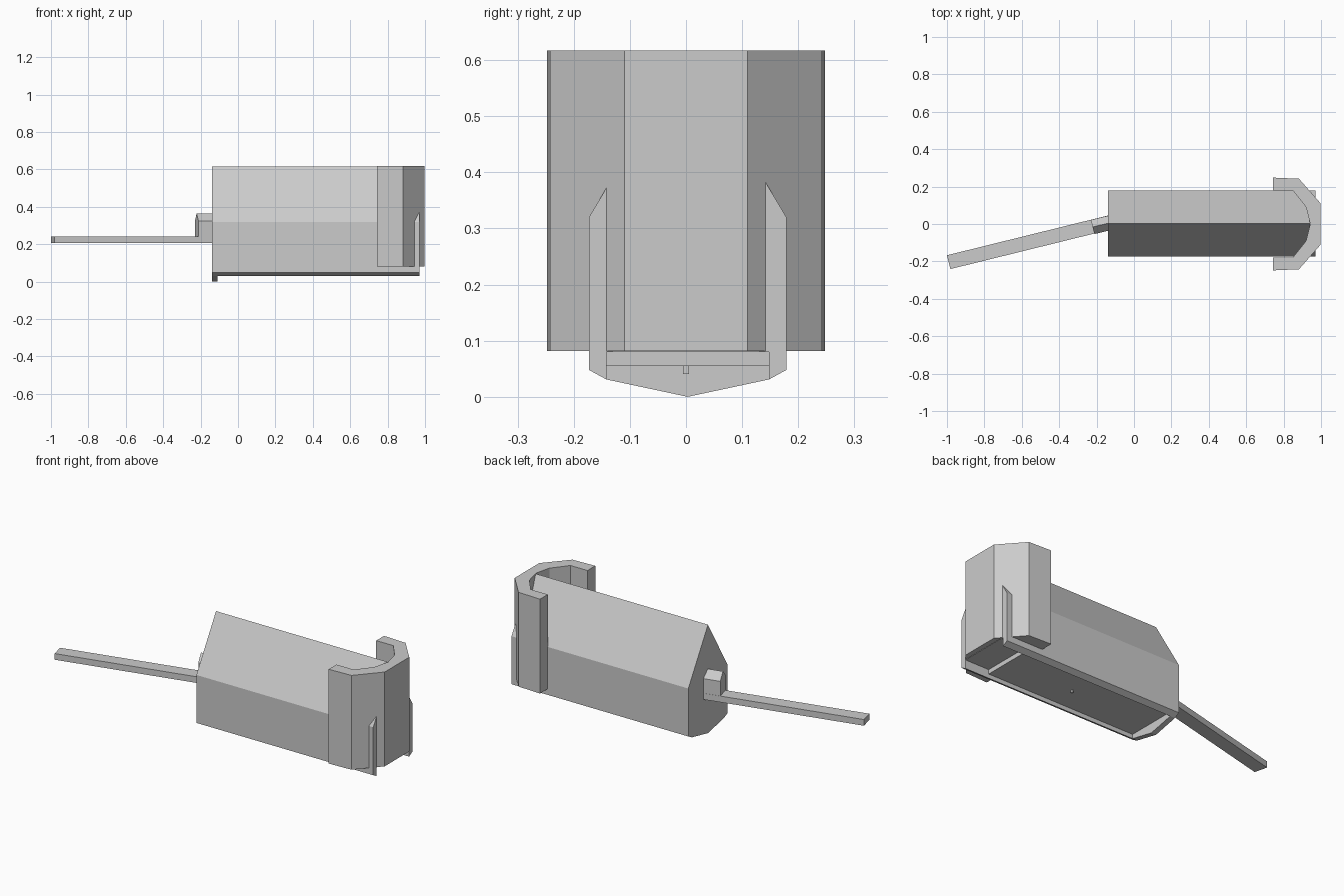
import bpy, bmesh, math
from mathutils import Matrix

if "Cube" in bpy.data.objects:
    bpy.data.objects.remove(bpy.data.objects["Cube"])


def prism(name, profile, length, matrix):
    """Extrude a closed 2D profile along local z and place it with a matrix."""
    bm = bmesh.new()
    face = bm.faces.new([bm.verts.new((a, b, 0)) for a, b in profile])
    ext = bmesh.ops.extrude_face_region(bm, geom=[face])
    for v in ext["geom"]:
        if isinstance(v, bmesh.types.BMVert):
            v.co.z += length
    bm.transform(matrix)
    bmesh.ops.recalc_face_normals(bm, faces=bm.faces)
    mesh = bpy.data.meshes.new(name)
    bm.to_mesh(mesh)
    bm.free()
    obj = bpy.data.objects.new(name, mesh)
    bpy.context.collection.objects.link(obj)
    return obj


def along_x(x, y=0.0, z=0.0, angle=0.0):
    """Profile (a, b) becomes (y, z); extrusion runs along x, turned about z."""
    axes = Matrix(((0, 0, 1, 0), (1, 0, 0, 0), (0, 1, 0, 0), (0, 0, 0, 1)))
    return Matrix.Translation((x, y, z)) @ Matrix.Rotation(angle, 4, 'Z') @ axes


def mirrored(half):
    """Complete a half profile by mirroring its second coordinate."""
    return half + [(a, -b) for a, b in reversed(half)]


CY = 0.003

# Gabled body
prism("body", [(-.176, .08), (.176, .08), (.176, .32), (0, .615), (-.176, .32)],
      1.11, along_x(-.14, CY))

# Side rails below the body
for side, s in (("left", -1), ("right", 1)):
    rail = [(s * .176, .08), (s * .176, .048), (s * .145, .031), (s * .145, .08)]
    prism("rail_" + side, rail, 1.11, along_x(-.14, CY))

# Pointed end plate
prism("end_plate", [(-.176, .08), (-.176, .048), (-.145, .031), (0, 0),
                    (.145, .031), (.176, .048), (.176, .08)],
      .03, along_x(-.14, CY))

# Floor panel and its small peg
prism("floor_panel", [(-.145, .055), (.145, .055), (.145, .085), (-.145, .085)],
      .94, along_x(-.12, CY))
prism("floor_peg", [(-.005, -.005), (.005, -.005), (.005, .005), (-.005, .005)],
      .02, Matrix.Translation((.4, 0, .041)))

# Wrap-around collar
outer = [(.743, .248), (.882, .242), (.998, .11)]
inner = [(.743, .178), (.85, .178), (.92, .09), (.942, 0)]
ring = mirrored(outer) + [(a, -b) for a, b in inner] + list(reversed(inner[:-1]))
prism("collar", ring, .535, Matrix.Translation((0, 0, .082)))

# Slanted rod and gabled socket
ANGLE = math.atan2(.19, .77)
prism("rod", [(-.038, .207), (.038, .207), (.038, .242), (-.038, .242)],
      .9, along_x(-.991, -.204, 0, ANGLE))
prism("socket", [(-.039, .235), (.039, .235), (.039, .325), (0, .365), (-.039, .325)],
      .13, along_x(-.221, -.016, 0, ANGLE))
